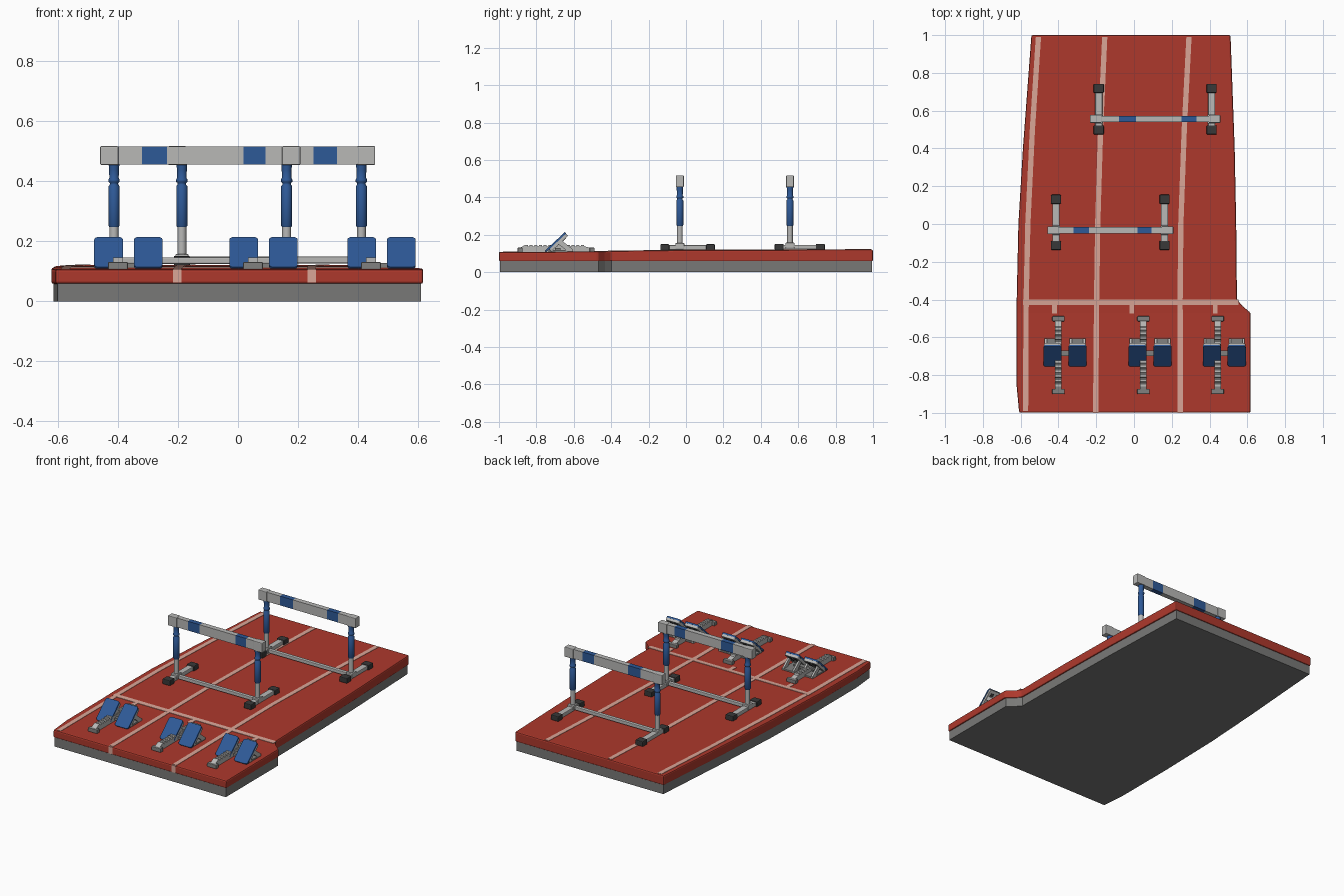
import bpy, bmesh, math
from mathutils import Matrix, Vector

if "Cube" in bpy.data.objects:
    bpy.data.objects.remove(bpy.data.objects["Cube"])


def mat(name, r, g, b):
    m = bpy.data.materials.new(name)
    m.diffuse_color = (r, g, b, 1)
    m.use_nodes = True
    m.node_tree.nodes["Principled BSDF"].inputs["Base Color"].default_value = m.diffuse_color
    return m


RED = mat("track red", 0.42, 0.040, 0.025)
GREY = mat("base grey", 0.19, 0.19, 0.185)
LINE = mat("line pink", 0.70, 0.38, 0.31)
METAL = mat("light metal", 0.48, 0.48, 0.47)
BLUE = mat("blue", 0.027, 0.10, 0.31)
DARK = mat("dark rubber", 0.04, 0.04, 0.04)
STEEL = mat("mid metal", 0.22, 0.22, 0.215)


def finish(name, bm, m, bevel=0.0, smooth=False):
    bmesh.ops.recalc_face_normals(bm, faces=bm.faces)
    me = bpy.data.meshes.new(name)
    bm.to_mesh(me)
    bm.free()
    me.materials.append(m)
    ob = bpy.data.objects.new(name, me)
    bpy.context.collection.objects.link(ob)
    if bevel:
        mod = ob.modifiers.new("bevel", "BEVEL")
        mod.width, mod.segments = bevel, 2
        mod.limit_method, mod.angle_limit = 'ANGLE', math.radians(40)
    if smooth:
        for p in me.polygons:
            p.use_smooth = len(p.vertices) == 4
    return ob


def box(name, x0, x1, y0, y1, z0, z1, m, bevel=0.0, matrix=None, corner=0.0):
    bm = bmesh.new()
    bmesh.ops.create_cube(bm, size=1)
    for v in bm.verts:
        v.co = Vector(((x0 + x1) / 2 + v.co.x * (x1 - x0),
                       (y0 + y1) / 2 + v.co.y * (y1 - y0),
                       (z0 + z1) / 2 + v.co.z * (z1 - z0)))
    if corner:  # round only the corners seen along local z
        es = [e for e in bm.edges if abs(e.verts[0].co.z - e.verts[1].co.z) > 1e-5]
        bmesh.ops.bevel(bm, geom=es, offset=corner, segments=3, profile=0.5, affect='EDGES')
    if matrix:
        bm.transform(matrix)
    return finish(name, bm, m, bevel)


def prism(name, yz, x0, x1, m):
    bm = bmesh.new()
    f = bm.faces.new([bm.verts.new((x0, y, z)) for y, z in yz])
    r = bmesh.ops.extrude_face_region(bm, geom=[f])
    for g in r["geom"]:
        if isinstance(g, bmesh.types.BMVert):
            g.co.x = x1
    return finish(name, bm, m)


def lathe(name, x, y, prof, m, n=16):
    bm = bmesh.new()
    rings = [[bm.verts.new((x + r * math.cos(2 * math.pi * i / n), y + r * math.sin(2 * math.pi * i / n), z))
              for i in range(n)] for r, z in prof]
    for a, b in zip(rings, rings[1:]):
        for i in range(n):
            bm.faces.new((a[i], a[(i + 1) % n], b[(i + 1) % n], b[i]))
    bm.faces.new(rings[0])
    bm.faces.new(rings[-1])
    return finish(name, bm, m, smooth=True)


def lerp(pts, y, k):
    for a, b in zip(pts, pts[1:]):
        if y <= b[0]:
            t = (y - a[0]) / (b[0] - a[0])
            return a[k] + (b[k] - a[k]) * t
    return pts[-1][k]


def strip(name, rows, m, bevel=0.0):
    # solid strip through cross-sections (y, left, right, bottom, top)
    bm = bmesh.new()
    rings = [[bm.verts.new(c) for c in ((l, y, b), (r, y, b), (r, y, t), (l, y, t))]
             for y, l, r, b, t in rows]
    for a, c in zip(rings, rings[1:]):
        for i in range(4):
            bm.faces.new((a[i], a[(i + 1) % 4], c[(i + 1) % 4], c[i]))
    bm.faces.new(rings[0])
    bm.faces.new(rings[-1])
    return finish(name, bm, m, bevel)


# Track slab: y, left, right, top height
TRACK = [(-0.999, -0.608, 0.617, 0.107), (-0.85, -0.622, 0.617, 0.108), (-0.47, -0.622, 0.617, 0.110),
         (-0.435, -0.622, 0.575, 0.111), (-0.40, -0.621, 0.545, 0.113), (0.0, -0.612, 0.541, 0.118),
         (0.4, -0.588, 0.533, 0.119), (1.0, -0.543, 0.511, 0.121)]
strip("track_surface", [(y, l, r, 0.058, t) for y, l, r, t in TRACK], RED, 0.008)
strip("track_base", [(y * 0.995, l + 0.007, r - 0.007, 0, 0.0585) for y, l, r, t in TRACK], GREY)


def top(y):
    return lerp(TRACK, y, 3)


# Painted lane lines
LANES = [[(-0.99, -0.574), (-0.4, -0.571), (0.0, -0.562), (0.5, -0.538), (0.99, -0.506)],
         [(-0.99, -0.203), (-0.4, -0.198), (0.0, -0.192), (0.5, -0.177), (0.99, -0.155)],
         [(-0.99, 0.245), (-0.4, 0.244), (0.0, 0.248), (0.5, 0.266), (0.99, 0.291)]]
for n, pts in enumerate(LANES):
    ys = sorted({p[0] for p in pts} | {t[0] for t in TRACK[1:-1]})
    strip(f"lane_line_{n}", [(y, lerp(pts, y, 1) - 0.014, lerp(pts, y, 1) + 0.014, top(y) - 0.002, top(y) + 0.002)
                             for y in ys], LINE)
    if n:
        x = pts[0][1]
        box(f"lane_line_front_{n}", x - 0.014, x + 0.014, -1.0, -0.99, 0.062, 0.107, LINE)
strip("start_line", [(y, -0.588, 0.552, top(y) - 0.002, top(y) + 0.0025) for y in (-0.43, -0.40)], LINE)
for n, x in enumerate((-0.42, -0.012, 0.43)):
    strip(f"start_tick_{n}", [(y, x - 0.013, x + 0.013, top(y) - 0.002, top(y) + 0.0022)
                              for y in (-0.475, -0.43)], LINE)


# Hurdles
def hurdle(k, xl, xr, y, s1, s2, f0, f1):
    g = top(y) - 0.002
    for side, x in (("left", xl), ("right", xr)):
        nm = f"hurdle_{k}_{side}"
        box(nm + "_foot", x - 0.019, x + 0.019, f0 + 0.02, f1 - 0.02, g + 0.004, g + 0.029, METAL, 0.004)
        for e, a in (("front", f0), ("back", f1 - 0.048)):
            box(f"{nm}_foot_cap_{e}", x - 0.027, x + 0.027, a, a + 0.048, g, g + 0.034, DARK, 0.005)
        box(nm + "_socket", x - 0.022, x + 0.022, y - 0.024, y + 0.024, g + 0.01, g + 0.04, METAL, 0.004)
        lathe(nm + "_post", x, y, [(0.015, g + 0.01), (0.015, 0.27)], METAL)
        lathe(nm + "_sleeve", x, y, [(0.015, 0.247), (0.0185, 0.252), (0.0185, 0.383), (0.014, 0.389),
                                     (0.014, 0.394), (0.019, 0.398), (0.019, 0.406), (0.0155, 0.411),
                                     (0.0165, 0.438), (0.018, 0.458)], BLUE)
    box(f"hurdle_{k}_low_rail", xl, xr, y - 0.012, y + 0.012, g + 0.009, g + 0.031, METAL, 0.004)
    # top bar made of alternating white and blue lengths
    cuts = [xl - 0.03, *s1, *s2, xr + 0.03]
    for i, (a, b) in enumerate(zip(cuts, cuts[1:])):
        box(f"hurdle_{k}_bar_{i}", a, b, y - 0.016, y + 0.016, 0.456, 0.515, BLUE if i % 2 else METAL)
    for e, x, d in (("left", xl, -1), ("right", xr, 1)):
        a, b = sorted((x - d * 0.015, x + d * 0.046))
        box(f"hurdle_{k}_bar_end_{e}", a, b, y - 0.021, y + 0.021, 0.454, 0.517, METAL, 0.004)


hurdle(1, -0.413, 0.162, -0.033, (-0.32, -0.237), (0.018, 0.092), -0.137, 0.155)
hurdle(2, -0.187, 0.411, 0.556, (-0.08, 0.01), (0.252, 0.33), 0.474, 0.742)

# Starting blocks
SLOPE = math.radians(43)
for k, x in enumerate((-0.40, 0.05, 0.443)):
    nm = f"block_{k}"
    teeth = []
    for i in range(13):
        y = -0.86 + i * 0.025
        teeth += [(y, 0.146), (y + 0.013, 0.146), (y + 0.017, 0.137), (y + 0.021, 0.137)]
    prism(nm + "_rail", [(-0.893, 0.106), (-0.893, 0.126)] + teeth + [(-0.495, 0.126), (-0.495, 0.106)],
          x - 0.017, x + 0.017, METAL)
    for e, a in (("front", -0.9), ("back", -0.515)):
        box(f"{nm}_rail_foot_{e}", x - 0.033, x + 0.033, a, a + 0.027, 0.106, 0.131, STEEL, 0.004)
    box(nm + "_axle", x - 0.03, x + 0.11, -0.70, -0.67, 0.113, 0.128, STEEL)
    # left and right foot pedals
    for side, px in (("left", x - 0.031), ("right", x + 0.101)):
        p = f"{nm}_{side}"
        w = 0.048
        M = Matrix.Translation((px, -0.755, 0.114)) @ Matrix.Rotation(SLOPE, 4, 'X')
        box(p + "_pedal", -w, w, 0, 0.147, -0.010, 0, BLUE, matrix=M, corner=0.014)
        box(p + "_pedal_back", -w + 0.002, w - 0.002, 0.02, 0.146, -0.026, -0.010, METAL, matrix=M, corner=0.012)
        for i in (-1, 1):
            for j in (0.085, 0.118):
                box(f"{p}_slot_{i}_{j}", i * 0.02 - 0.011, i * 0.02 + 0.011, j - 0.010, j + 0.010,
                    -0.028, -0.025, DARK, matrix=M)
            sx = px + i * 0.036
            prism(f"{p}_strut_{i}", [(-0.69, 0.157), (-0.668, 0.172), (-0.605, 0.122), (-0.605, 0.108),
                                     (-0.63, 0.108)], sx - 0.006, sx + 0.006, METAL)
        box(p + "_pedal_base", px - 0.042, px + 0.042, -0.735, -0.605, 0.106, 0.119, STEEL, 0.003)
